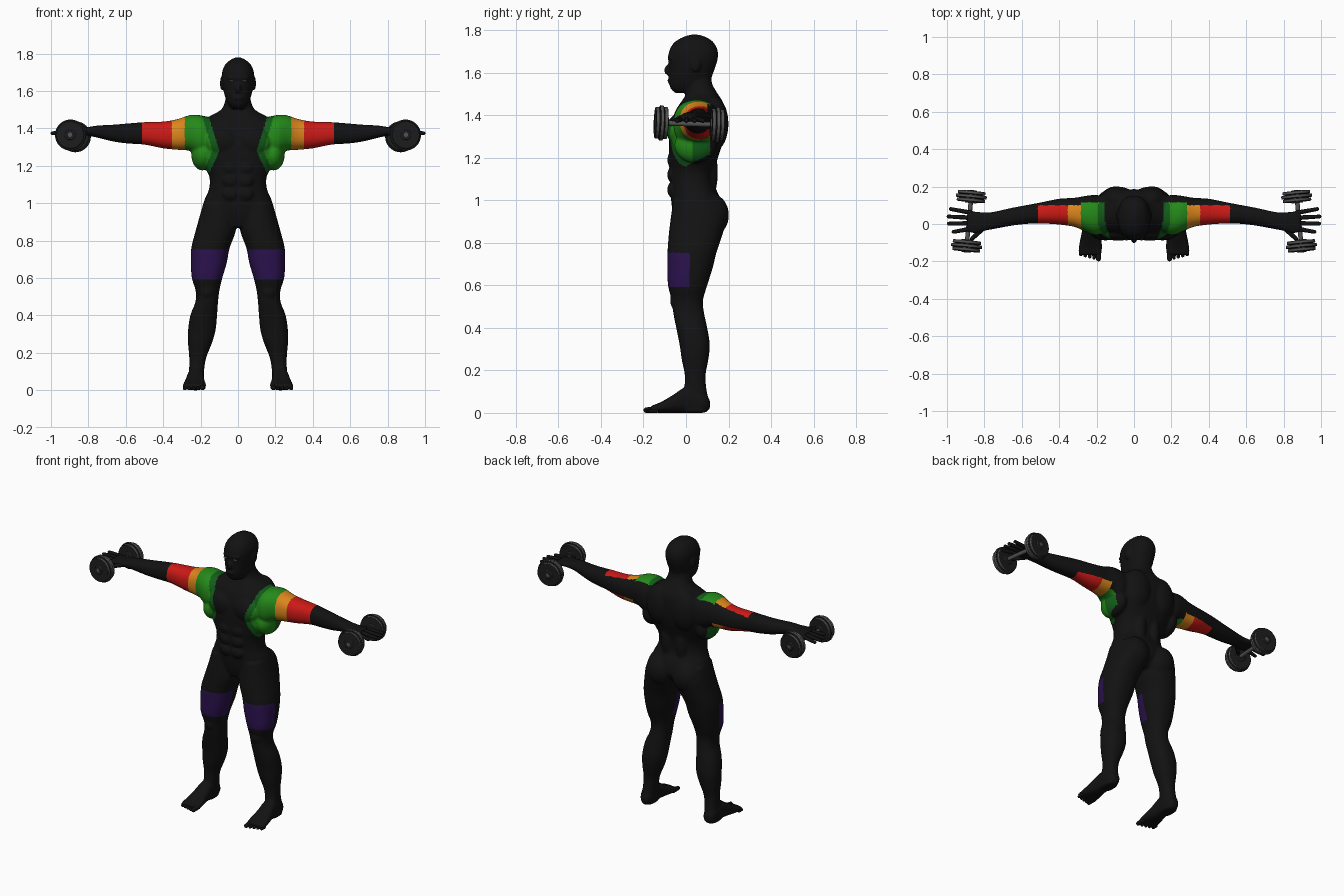
import bpy, bmesh, math
from mathutils import Vector, Matrix

old = bpy.data.objects.get("Cube")
if old:
    bpy.data.objects.remove(old, do_unlink=True)


def material(name, r, g, b):
    m = bpy.data.materials.new(name)
    m.use_nodes = True
    m.diffuse_color = (r, g, b, 1)
    bsdf = m.node_tree.nodes["Principled BSDF"]
    bsdf.inputs["Base Color"].default_value = (r, g, b, 1)
    bsdf.inputs["Roughness"].default_value = 0.8
    return m


BLACK = material("body black", .006, .006, .006)
GREEN = material("bright green", .018, .25, .01)
DARK_GREEN = material("dark green", .006, .11, .01)
ORANGE = material("orange", .72, .24, .012)
RED = material("red", .6, .01, .008)
PURPLE = material("purple", .024, .006, .075)
GREY = material("plate grey", .085, .085, .085)
DARK = material("plate face dark", .012, .012, .012)
LIGHT = material("eye grey", .3, .3, .3)


def make(name, bm, mats):
    """Turn a bmesh into a smooth shaded object with sharp hard edges."""
    bmesh.ops.recalc_face_normals(bm, faces=bm.faces[:])
    mesh = bpy.data.meshes.new(name)
    bm.to_mesh(mesh)
    bm.free()
    for m in mats:
        mesh.materials.append(m)
    mesh.shade_smooth()
    mesh.set_sharp_from_angle(angle=math.radians(40))
    ob = bpy.data.objects.new(name, mesh)
    bpy.context.collection.objects.link(ob)
    return ob


def spline(p, q, r, s, t):
    """Smooth interpolation between q and r."""
    return [b + .5 * t * (c - a + t * (2 * a - 5 * b + 4 * c - d + t * (3 * (b - c) + d - a)))
            for a, b, c, d in zip(p, q, r, s)]


def loft(bm, axis, rows, side=1, sides=32, power=2.3):
    """Skin rounded sections; a row holds position, then low/high of both other axes."""
    n = len(rows)
    dense = []
    for i in range(n - 1):
        ends = rows[max(i - 1, 0)], rows[i], rows[i + 1], rows[min(i + 2, n - 1)]
        dense += [spline(*ends, k / 3) for k in range(3)]
    dense.append(rows[-1])
    rings = []
    for t, a0, a1, b0, b1 in dense:
        ring = []
        for k in range(sides):
            ang = math.tau * k / sides
            c, s = math.cos(ang), math.sin(ang)
            u = math.copysign(abs(c) ** (2 / power), c)
            v = math.copysign(abs(s) ** (2 / power), s)
            p = [(a0 + a1 + u * (a1 - a0)) / 2, (b0 + b1 + v * (b1 - b0)) / 2]
            p.insert(axis, t)
            p[0] *= side
            ring.append(bm.verts.new(p))
        rings.append(ring)
    for lo, hi in zip(rings, rings[1:]):
        for k in range(sides):
            j = (k + 1) % sides
            bm.faces.new((lo[k], lo[j], hi[j], hi[k]))
    bm.faces.new(rings[0])
    bm.faces.new(rings[-1])


def blob(bm, centre, radii, side=1):
    x, y, z = centre
    mat = Matrix.Translation((x * side, y, z)) @ Matrix.Diagonal((*radii, 1))
    bmesh.ops.create_uvsphere(bm, u_segments=24, v_segments=16, radius=1, matrix=mat)


def rod(bm, a, b, r0, r1, segments=16):
    """Tapered cylinder from a to b."""
    a, b = Vector(a), Vector(b)
    turn = (b - a).to_track_quat('Z', 'Y').to_matrix().to_4x4()
    bmesh.ops.create_cone(bm, cap_ends=True, segments=segments, radius1=r0, radius2=r1,
                          depth=(b - a).length, matrix=Matrix.Translation((a + b) / 2) @ turn)


def digit(bm, a, b, r):
    """Finger or toe: tapered rod with rounded ends."""
    rod(bm, a, b, r, r * .8, 12)
    blob(bm, a, (r, r, r))
    blob(bm, b, (r * .8,) * 3)


# Torso and neck: height, half width, front, back
TORSO = [(.87, .07, -.04, .12), (.93, .17, -.06, .17), (1, .185, -.07, .165), (1.07, .156, -.073, .135),
         (1.14, .153, -.078, .135), (1.2, .185, -.08, .15), (1.28, .235, -.08, .175),
         (1.36, .24, -.07, .185), (1.42, .22, -.05, .185), (1.46, .16, -.025, .175),
         (1.5, .09, 0, .15), (1.55, .068, 0, .122), (1.6, .062, 0, .12)]
# Head, same layout
HEAD = [(1.505, .03, -.05, .03), (1.525, .048, -.072, .06), (1.56, .066, -.08, .11), (1.61, .079, -.08, .132),
        (1.66, .086, -.083, .148), (1.7, .085, -.08, .15), (1.74, .069, -.058, .132),
        (1.765, .042, -.02, .1), (1.779, .012, .02, .06)]
# Arm and palm: reach, front, back, bottom, top
ARM = [(.12, -.03, .14, 1.28, 1.45), (.2, -.06, .155, 1.25, 1.47), (.26, -.04, .15, 1.28, 1.47),
       (.32, -.015, .14, 1.285, 1.45), (.4, -.003, .135, 1.293, 1.436), (.5, .003, .115, 1.313, 1.433),
       (.58, 0, .1, 1.318, 1.427), (.66, -.01, .085, 1.328, 1.42), (.75, -.027, .065, 1.35, 1.415),
       (.8, -.037, .062, 1.36, 1.407), (.85, -.05, .067, 1.365, 1.402), (.89, -.042, .075, 1.367, 1.396)]
# Leg: height, inner, outer, front, back
LEG = [(1, .02, .185, -.06, .165), (.93, .012, .205, -.07, .19), (.85, .012, .227, -.08, .175),
       (.76, .045, .25, -.087, .145), (.68, .06, .252, -.087, .125), (.6, .084, .247, -.085, .1),
       (.53, .1, .226, -.067, .08), (.47, .107, .228, -.06, .085), (.4, .112, .255, -.046, .1),
       (.32, .12, .267, -.03, .112), (.25, .14, .267, -.02, .105), (.18, .168, .261, -.006, .092),
       (.12, .18, .261, -.008, .095), (.06, .183, .266, -.02, .105), (.003, .19, .266, -.02, .1)]
# Foot: depth, inner, outer, bottom, top
FOOT = [(.112, .205, .245, .02, .06), (.08, .188, .266, 0, .1), (0, .183, .272, 0, .12),
        (-.06, .178, .283, 0, .085), (-.12, .17, .295, 0, .05), (-.165, .175, .295, .002, .033)]
# Muscle masses on one side: centre, radii
MUSCLES = [((.085, -.042, 1.33), (.09, .048, .075)),    # chest
           ((.24, .05, 1.39), (.075, .085, .083)),      # shoulder
           ((.19, .045, 1.26), (.06, .1, .085)),        # flank
           ((.085, .13, 1.36), (.095, .07, .13)),       # upper back
           ((.05, .1, 1.13), (.045, .05, .14)),         # lower back
           ((.095, .12, .93), (.09, .082, .1)),         # seat
           ((.165, -.045, .53), (.04, .03, .045)),      # knee
           ((.088, .045, 1.64), (.008, .024, .036))]    # ear
MUSCLES += [((.04, -.066, z), (.042, .022, .036)) for z in (1.05, 1.12, 1.19)]

# Body: every mass fused into one skin
bm = bmesh.new()
for rows in (TORSO, HEAD):
    loft(bm, 2, [(z, -w, w, y0, y1) for z, w, y0, y1 in rows])
blob(bm, (0, -.08, 1.612), (.016, .024, .026))
blob(bm, (0, -.076, 1.562), (.028, .012, .012))
blob(bm, (0, -.07, 1.67), (.06, .017, .014))
for side in (1, -1):
    loft(bm, 0, ARM, side)
    loft(bm, 2, LEG, side)
    loft(bm, 1, FOOT, side)
    for centre, radii in MUSCLES:
        blob(bm, centre, radii, side)
body = make("body", bm, [])
fuse = body.modifiers.new("fuse", 'REMESH')
fuse.mode = 'VOXEL'
fuse.voxel_size = .007
soften = body.modifiers.new("soften", 'SMOOTH')
soften.iterations = 4
skin = bpy.data.meshes.new_from_object(body.evaluated_get(bpy.context.evaluated_depsgraph_get()))
body.modifiers.clear()
body.data = skin
skin.name = "body"
skin.materials.clear()
PALETTE = [BLACK, GREEN, DARK_GREEN, ORANGE, RED, PURPLE]
for m in PALETTE:
    skin.materials.append(m)
skin.shade_smooth()


def muscle_colour(c):
    """Highlighted muscle groups by position on the body."""
    x, y, z = abs(c.x), c.y, c.z
    if z < 1:
        return PURPLE if .59 < z < .755 and y < .02 else BLACK
    if x > .285:
        if x > .515 or (y > .1 and z > 1.335):
            return BLACK
        return RED if x > .355 else ORANGE
    edge = .1 + (.31 * (z - 1.28) if z > 1.28 else .44 * (1.28 - z))
    if z > 1.49 or x < edge or y > .115 or z < 1.16 + .5 * max(y, 0):
        return BLACK
    return DARK_GREEN if x < edge + .035 or (y > .03 and z < 1.28) else GREEN


for face in skin.polygons:
    face.material_index = PALETTE.index(muscle_colour(face.center))

# Eyes
bm = bmesh.new()
for side in (1, -1):
    blob(bm, (.036, -.079, 1.653), (.013, .005, .003), side)
make("eyes", bm, [LIGHT])

for side, label in ((1, "left"), (-1, "right")):
    # Fingers spread over the handle, thumb in front
    bm = bmesh.new()
    for y0, y1, tip in ((.06, .08, .98), (.033, .04, .992), (.004, .002, .99), (-.025, -.042, .965)):
        digit(bm, (side * .87, y0, 1.381), (side * tip, y1, 1.374), .0125)
    digit(bm, (side * .81, -.025, 1.378), (side * .865, -.078, 1.37), .014)
    make(label + "_fingers", bm, [BLACK])

    # Toes
    bm = bmesh.new()
    for k in range(5):
        r = .016 if k == 0 else .0115
        x = .19 + .0235 * k
        digit(bm, (side * x, -.14, r), (side * x, -.187 + .006 * k, r * .8), r)
    make(label + "_toes", bm, [BLACK])

    # Dumbbell handle
    back = Vector((side * .87, .147, 1.355))
    front = Vector((side * .895, -.117, 1.364))
    axis = (front - back).normalized()
    bm = bmesh.new()
    rod(bm, back - axis * .035, front + axis * .035, .012, .012, 20)
    make(label + "_dumbbell_handle", bm, [GREY])

    # Three stacked plates and a hub at each end, dark on the flat faces
    bm = bmesh.new()
    for centre, out in ((back, -axis), (front, axis)):
        for offset, radius in ((-.02, .076), (0, .083), (.02, .074)):
            mid = centre + out * offset
            rod(bm, mid - out * .0085, mid + out * .0085, radius, radius, 40)
        rod(bm, centre - out * .034, centre + out * .033, .032, .028, 24)
    bm.normal_update()
    for face in bm.faces:
        face.material_index = int(abs(face.normal.dot(axis)) > .9)
    plates = make(label + "_dumbbell_plates", bm, [GREY, DARK])
    bevel = plates.modifiers.new("rounded rims", 'BEVEL')
    bevel.width = .003
    bevel.segments = 2
